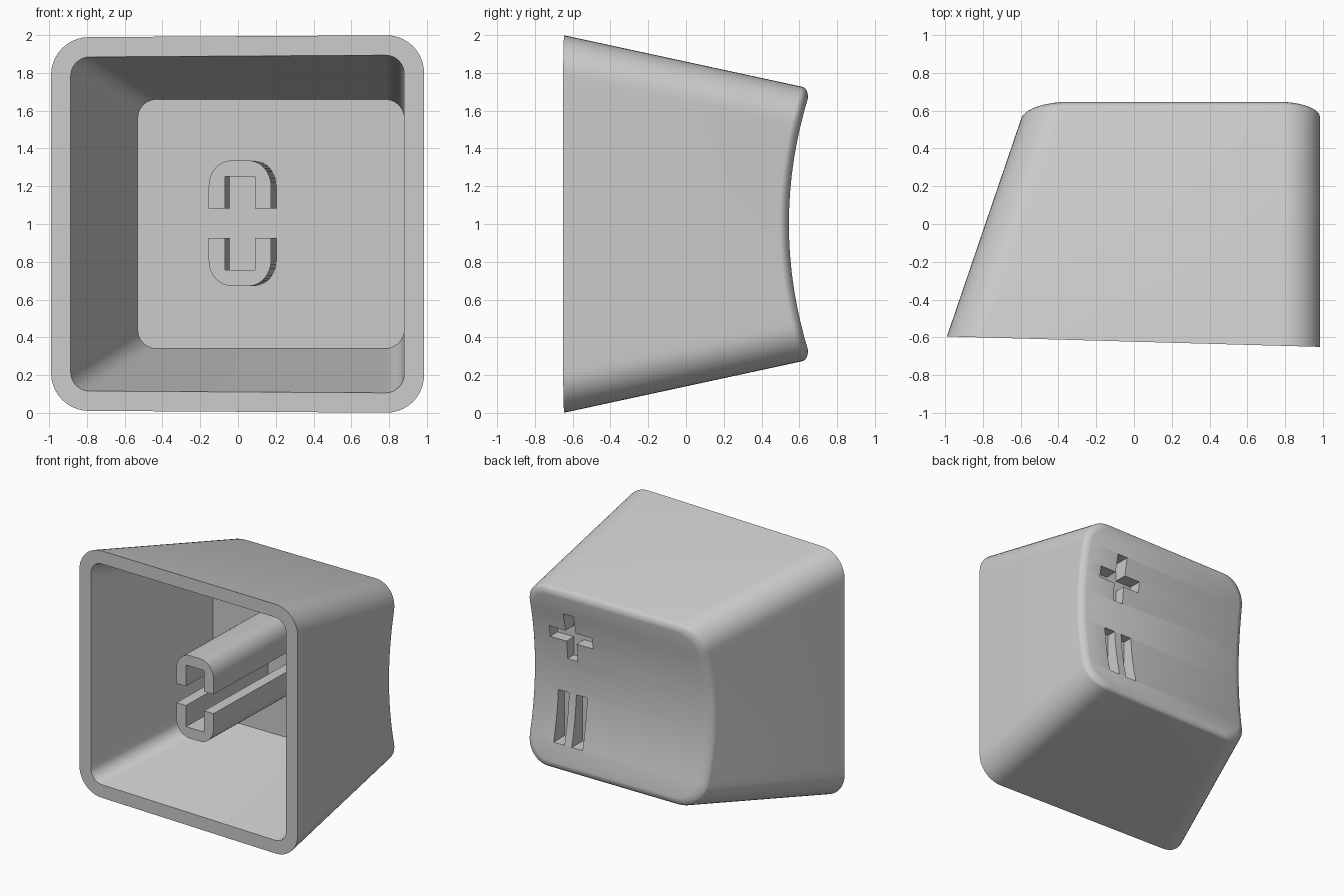
import bpy, bmesh
from math import sin, cos, pi, radians

if "Cube" in bpy.data.objects:
    bpy.data.objects.remove(bpy.data.objects["Cube"])

grey = bpy.data.materials.new("light_grey_plastic")
grey.use_nodes = True
colour = (0.6, 0.6, 0.6, 1)
grey.diffuse_color = colour
grey.node_tree.nodes["Principled BSDF"].inputs["Base Color"].default_value = colour

ARC, SIDE = 10, 24      # segments per corner and per straight side
TILT = 0.028            # slant of the open rim
FLOOR = 0.44            # inner face behind the dish


def make_object(name, bm):
    bmesh.ops.recalc_face_normals(bm, faces=bm.faces[:])
    mesh = bpy.data.meshes.new(name)
    bm.to_mesh(mesh)
    bm.free()
    mesh.materials.append(grey)
    ob = bpy.data.objects.new(name, mesh)
    bpy.context.collection.objects.link(ob)
    return ob


def activate(ob):
    bpy.ops.object.select_all(action="DESELECT")
    ob.select_set(True)
    bpy.context.view_layer.objects.active = ob


def smooth(ob):
    activate(ob)
    bpy.ops.object.shade_smooth_by_angle(angle=radians(28))


def prism(name, points, y0, y1, lean=0.0):
    """Extrude an x-z outline along y, leaning towards +x."""
    bm = bmesh.new()
    a = [bm.verts.new((x, y0, z)) for x, z in points]
    b = [bm.verts.new((x + lean * (y1 - y0), y1, z)) for x, z in points]
    n = len(points)
    for i in range(n):
        bm.faces.new((a[i], a[(i + 1) % n], b[(i + 1) % n], b[i]))
    bm.faces.new(a)
    bm.faces.new(b[::-1])
    return make_object(name, bm)


def section(y, inset, r):
    """Rounded outline of the tapering body at depth y, as (x, z) points."""
    right, left = 0.985 - inset, -0.99 + 0.342 * (y + 0.595) + inset
    half = 1 - 0.216 * (y + 0.65) - inset
    lower = [(r * sin(t), -half + r - r * cos(t))
             for t in (pi / 2 * k / ARC for k in range(ARC + 1))]
    h = half - r
    middle = [(r, -h + 2 * h * k / SIDE) for k in range(1, SIDE)]
    upper = [(u, -z) for u, z in reversed(lower)]
    rows = lower + middle + upper
    return ([(right - r + u, 1 + z) for u, z in rows]
            + [(left + r - u, 1 + z) for u, z in reversed(rows)])


def rim_y(x):
    return -0.6225 - TILT * x


def dish_y(z):
    return 0.545 + 0.227 * (z - 1) ** 2


def ring(bm, depth, inset, r, guess):
    """Place a section on the surface y = depth(x, z)."""
    verts = []
    for i, (x, z) in enumerate(section(guess, inset, r)):
        y = depth(x, z)
        x, z = section(y, inset, r)[i]
        verts.append(bm.verts.new((x, depth(x, z), z)))
    return verts


# Hollow body: inner floor, inner wall, rim, outer wall, rounded edge, dish
bm = bmesh.new()
rings = [
    ring(bm, lambda x, z: FLOOR, 0.105, 0.1, FLOOR),
    ring(bm, lambda x, z: rim_y(x), 0.105, 0.1, -0.62),
    ring(bm, lambda x, z: rim_y(x), 0, 0.2, -0.62),
]
EDGE, SWEEP, STEPS = 0.05, radians(55), 6
for k in range(STEPS + 1):
    t = SWEEP * k / STEPS
    inset = EDGE * (1 - cos(t)) / (1 - cos(SWEEP))
    drop = EDGE * (1 - sin(t) / sin(SWEEP))
    rings.append(ring(bm, lambda x, z: dish_y(z) - drop, inset, 0.2 - inset / 2, 0.6))
n = len(rings[0])
for a, b in zip(rings, rings[1:]):
    for i in range(n):
        bm.faces.new((a[i], a[(i + 1) % n], b[(i + 1) % n], b[i]))
for cap in (rings[0], rings[-1]):       # strips straight across x
    for i in range(n // 2 - 1):
        bm.faces.new((cap[i], cap[i + 1], cap[n - 2 - i], cap[n - 1 - i]))
body = make_object("keycap_body", bm)

# Recesses in the dish: a cross above, two upright slots below
CX = 0.62
cross, (a, w) = [], (0.19, 0.045)
for k in range(4):
    c, s = round(cos(k * pi / 2)), round(sin(k * pi / 2))
    cross += [(CX + c * x - s * z, 1.33 + s * x + c * z)
              for x, z in ((a, -w), (a, w), (w, w))]
cutters = [prism("cross_cutter", cross, 0.47, 0.9)]
for side in (-1, 1):
    x = CX + side * 0.08
    slot = [(x - 0.048, 0.47), (x + 0.048, 0.47), (x + 0.048, 0.87), (x - 0.048, 0.87)]
    cutters.append(prism("slot_cutter", slot, 0.47, 0.9))
for cutter in cutters:
    activate(body)
    mod = body.modifiers.new("recess", "BOOLEAN")
    mod.operation, mod.solver, mod.object = "DIFFERENCE", "EXACT", cutter
    bpy.ops.object.modifier_apply(modifier=mod.name)
    bpy.data.objects.remove(cutter)
smooth(body)

# Split stem: two mirrored channels standing square to the rim
corner = [(0.045 + 0.12 * cos(t), 0.12 + 0.135 * sin(t))
          for t in (pi / 2 * k / 10 for k in range(11))]
channel = [(0.08, 0), (0.165, 0)] + corner
channel += [(-x, z) for x, z in reversed(channel)] + [(-0.08, 0.17), (0.08, 0.17)]
for name, side in (("upper", 1), ("lower", -1)):
    points = [(0.01 + x, 1.004 + side * (0.077 + z)) for x, z in channel]
    # the mirrored list repeats its first point, so the last slot corner closes it
    smooth(prism(name + "_stem_channel", points, -0.56, FLOOR + 0.01, TILT))
